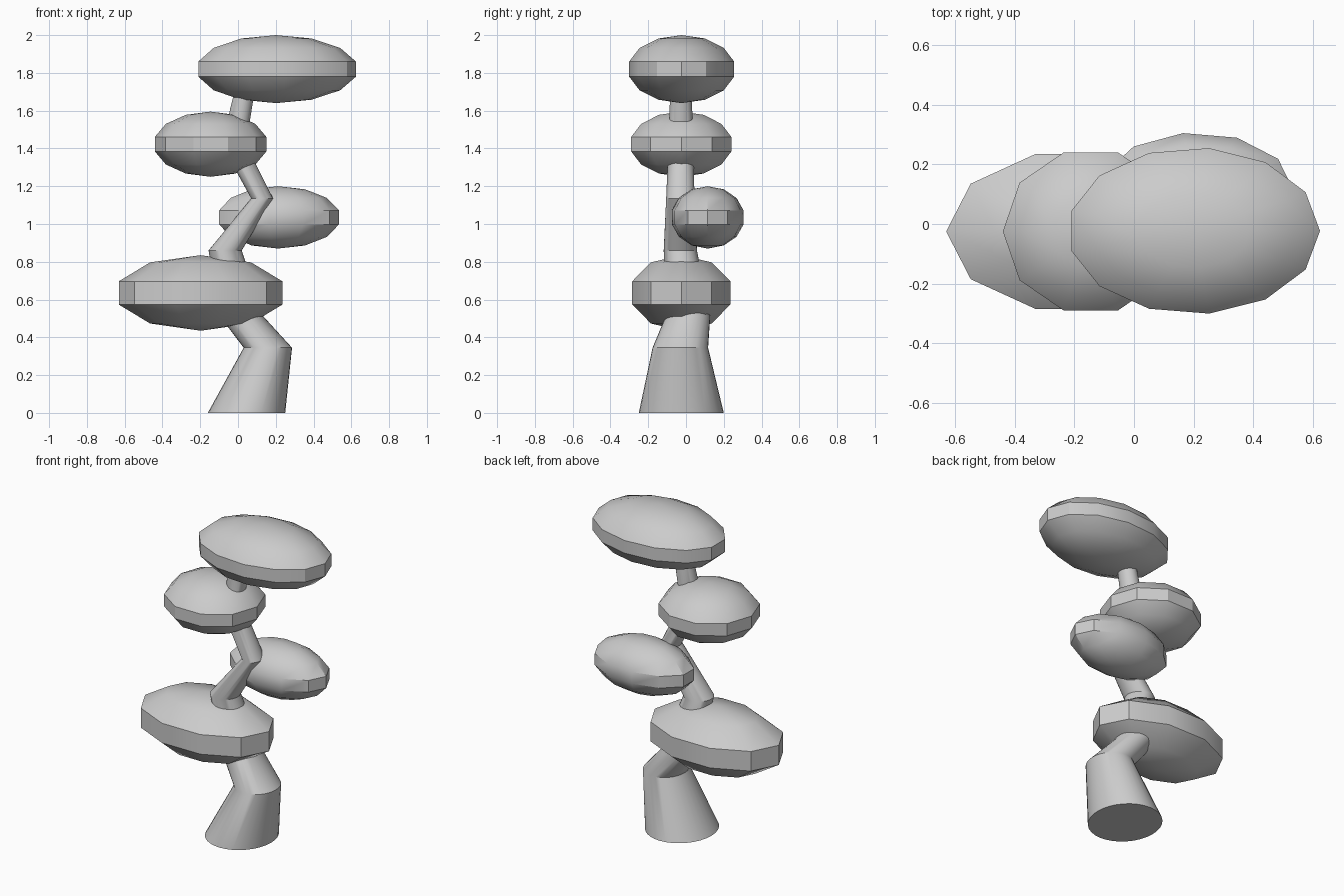
import bpy, bmesh
from math import sin, cos, pi, radians

if "Cube" in bpy.data.objects:
    bpy.data.objects.remove(bpy.data.objects["Cube"])


def loft(name, rings, sides):
    """Skin horizontal elliptical rings given as (x, y, z, rx, ry)."""
    bm = bmesh.new()
    loops = [[bm.verts.new((x + rx * cos(2 * pi * i / sides),
                            y + ry * sin(2 * pi * i / sides), z))
              for i in range(sides)] for x, y, z, rx, ry in rings]
    for a, b in zip(loops, loops[1:]):
        for i in range(sides):
            j = (i + 1) % sides
            bm.faces.new((a[i], a[j], b[j], b[i]))
    bm.faces.new(loops[0][::-1])
    bm.faces.new(loops[-1])
    # Pole rings of zero radius collapse to single points
    bmesh.ops.remove_doubles(bm, verts=bm.verts[:], dist=1e-5)
    bmesh.ops.recalc_face_normals(bm, faces=bm.faces[:])
    mesh = bpy.data.meshes.new(name)
    bm.to_mesh(mesh)
    bm.free()
    obj = bpy.data.objects.new(name, mesh)
    bpy.context.collection.objects.link(obj)
    bpy.ops.object.select_all(action='DESELECT')
    obj.select_set(True)
    bpy.context.view_layer.objects.active = obj
    bpy.ops.object.shade_smooth_by_angle(angle=radians(30))
    return obj


def foliage(name, center, radii, sides, bands):
    """Low-poly ellipsoid with an odd band count, so a band sits on the equator."""
    x, y, z = center
    rx, ry, rz = radii
    rings = []
    for k in range(bands + 1):
        lat = -pi / 2 + pi * k / bands
        c = 0 if k in (0, bands) else cos(lat)
        rings.append((x, y, z + rz * sin(lat), rx * c, ry * c))
    return loft(name, rings, sides)


# Winding tapered trunk
loft("trunk", [
    (0.045, -0.025, 0.00, 0.205, 0.225),
    (0.158, -0.030, 0.345, 0.128, 0.147),
    (0.020, 0.010, 0.51, 0.115, 0.118),
    (-0.068, -0.030, 0.86, 0.088, 0.088),
    (0.128, -0.030, 1.135, 0.058, 0.075),
    (-0.022, -0.027, 1.42, 0.065, 0.066),
    (0.050, -0.027, 1.78, 0.050, 0.054),
], 32)

# Foliage pads, bottom to top
foliage("foliage_lowest", (-0.198, -0.025, 0.635), (0.455, 0.287, 0.20), 10, 5)
foliage("foliage_back", (0.211, 0.115, 1.035), (0.3325, 0.197, 0.165), 11, 7)
foliage("foliage_upper", (-0.145, -0.025, 1.4225), (0.303, 0.286, 0.1725), 10, 7)
foliage("foliage_top", (0.201, -0.023, 1.82), (0.4345, 0.287, 0.18), 13, 7)
